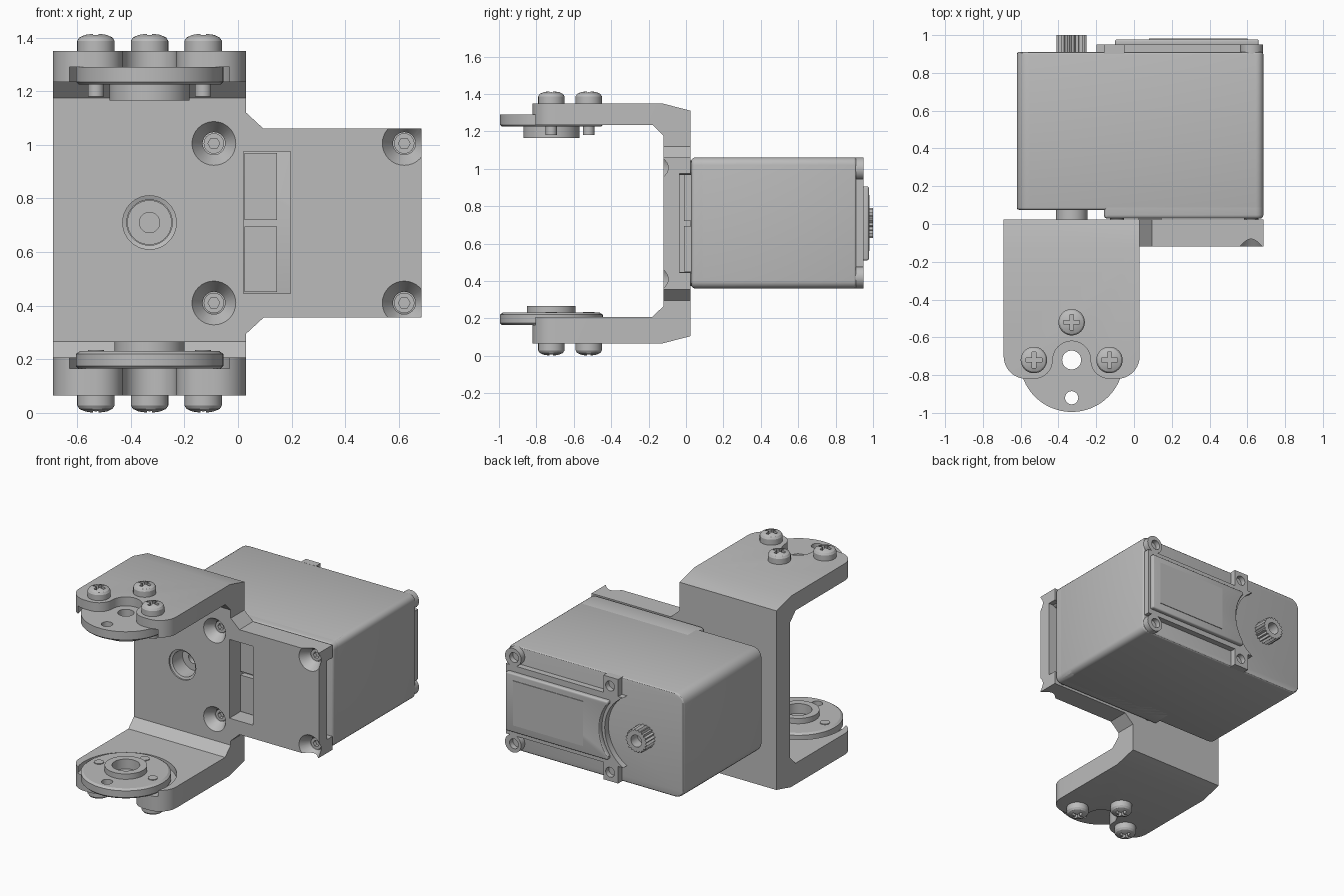
import bpy, bmesh
from math import sin, cos, pi, radians

if "Cube" in bpy.data.objects:
    bpy.data.objects.remove(bpy.data.objects["Cube"], do_unlink=True)

grey = bpy.data.materials.new("plain grey")
grey.use_nodes = True
COLOUR = (0.5, 0.5, 0.5, 1)
grey.diffuse_color = COLOUR
grey.node_tree.nodes["Principled BSDF"].inputs["Base Color"].default_value = COLOUR
parts = []


def place(axis, u, v, h):
    return {"x": (h, u, v), "y": (u, h, v), "z": (u, v, h)}[axis]


def finish(name, bm):
    bmesh.ops.recalc_face_normals(bm, faces=bm.faces)
    mesh = bpy.data.meshes.new(name)
    bm.to_mesh(mesh)
    bm.free()
    mesh.materials.append(grey)
    ob = bpy.data.objects.new(name, mesh)
    bpy.context.collection.objects.link(ob)
    parts.append(ob)
    return ob


def prism(name, pts, axis, a, b):
    """Outline extruded along an axis from a to b."""
    bm = bmesh.new()
    lo = [bm.verts.new(place(axis, u, v, a)) for u, v in pts]
    hi = [bm.verts.new(place(axis, u, v, b)) for u, v in pts]
    bm.faces.new(lo)
    bm.faces.new(hi)
    n = len(pts)
    for i in range(n):
        j = (i + 1) % n
        bm.faces.new((lo[i], lo[j], hi[j], hi[i]))
    return finish(name, bm)


def lathe(name, profile, centre, axis, n=40):
    """Solid of revolution from (radius, height) points, capped at both ends."""
    bm = bmesh.new()
    rings = [[bm.verts.new(place(axis, centre[0] + r * cos(2 * pi * i / n),
                                 centre[1] + r * sin(2 * pi * i / n), h))
              for i in range(n)] for r, h in profile]
    bm.faces.new(rings[0])
    bm.faces.new(rings[-1])
    for p, q in zip(rings, rings[1:]):
        for i in range(n):
            j = (i + 1) % n
            bm.faces.new((p[i], p[j], q[j], q[i]))
    return finish(name, bm)


def rod(name, r, centre, axis, a, b, n=40):
    return lathe(name, [(r, a), (r, b)], centre, axis, n)


def rect(u0, u1, v0, v1):
    return [(u0, v0), (u1, v0), (u1, v1), (u0, v1)]


def arc(u, v, r, a, b, n=10):
    angles = [radians(a + (b - a) * i / n) for i in range(n + 1)]
    return [(u + r * cos(t), v + r * sin(t)) for t in angles]


def bake(ob):
    dg = bpy.context.evaluated_depsgraph_get()
    mesh = bpy.data.meshes.new_from_object(ob.evaluated_get(dg))
    ob.modifiers.clear()
    ob.data = mesh


def combine(ob, *tools, how="DIFFERENCE"):
    for tool in tools:
        m = ob.modifiers.new("combine", "BOOLEAN")
        m.operation, m.solver, m.object = how, "EXACT", tool
        bake(ob)
        parts.remove(tool)
        bpy.data.objects.remove(tool, do_unlink=True)


def bevel(ob, width):
    m = ob.modifiers.new("bevel", "BEVEL")
    m.width, m.segments, m.limit_method = width, 3, "ANGLE"
    m.angle_limit = radians(50)
    bake(ob)


SX, SY, MZ = -0.33, -0.72, 0.71     # horn axis and case mid-height
AXIS = (SX, MZ)

# U-shaped bracket with lobed arm ends
bracket = prism("bracket", [
    (-0.9, 0.065), (-0.13, 0.065), (0.025, 0.105), (0.025, 1.31), (-0.13, 1.35), (-0.9, 1.35),
    (-0.9, 1.235), (-0.18, 1.235), (-0.12, 1.175), (-0.12, 0.266), (-0.18, 0.207), (-0.9, 0.207),
], "x", -0.69, 0.03)
half = [(-0.69, 0.1)] + arc(-0.57, -0.7, 0.12, 180, 270) + arc(-0.53, SY, 0.1, 270, 360)
half += arc(SX, SY, 0.1, 180, 90)[1:]
plan = half + [(2 * SX - x, y) for x, y in reversed(half[:-1])]
combine(bracket, prism("arm_plan", plan, "z", -0.2, 1.6), how="INTERSECT")

# Side plate joined to the bracket
side = prism("side_plate", [
    (-0.1, 0.295), (0.03, 0.295), (0.095, 0.355), (0.685, 0.355),
    (0.685, 1.06), (0.095, 1.06), (0.03, 1.12), (-0.1, 1.12)], "y", -0.12, 0.025)
combine(bracket, side, how="UNION")

# Horn pockets, cable channel, slot and shaft opening
combine(bracket,
        rod("top_pocket", 0.31, (SX, SY), "z", 1.1, 1.29, 64),
        rod("bottom_pocket", 0.31, (SX, SY), "z", 0.165, 0.4, 64),
        prism("channel", rect(0.02, 0.9, 0.445, 0.975), "y", -0.035, 0.1),
        prism("slot", rect(0.02, 0.195, 0.445, 0.975), "y", -0.3, 0.1),
        lathe("shaft_opening", [(0.1, -0.2), (0.1, -0.11), (0.085, -0.105), (0.085, 0.1)], AXIS, "y"))

# Countersunk mounting holes, each with a hex-socket screw
for x in (-0.09, 0.62):
    for z in (0.41, 1.005):
        combine(bracket, lathe("sink", [(0.085, -0.125), (0.042, -0.06), (0.042, 0.1)], (x, z), "y", 32))
        screw = rod("mount_screw", 0.038, (x, z), "y", -0.055, 0.05, 24)
        combine(screw, rod("socket", 0.022, (x, z), "y", -0.1, -0.03, 6))


# Horn discs with a hub, bore and rim hole
def horn(name, profile, bore):
    disc = lathe(name, profile, (SX, SY), "z", 64)
    combine(disc, rod("bore", 0.05, (SX, SY), "z", 0, 1.5),
            rod("rim_hole", 0.035, (SX, SY - 0.2), "z", 0, 1.5, 24),
            rod("hub_bore", 0.085, (SX, SY), "z", *bore))


horn("top_horn", [(0.15, 1.165), (0.15, 1.225), (0.265, 1.225), (0.275, 1.235),
                  (0.275, 1.29)], (1.1, 1.24))
horn("bottom_horn", [(0.265, 0.165), (0.275, 0.175), (0.275, 0.22), (0.26, 0.23),
                     (0.13, 0.23), (0.13, 0.266)], (0.2, 0.4))

# Cross-head screws through both arms
for label, base, s in (("top", 1.35, 1), ("bottom", 0.065, -1)):
    for x, y in ((SX - 0.2, SY), (SX + 0.2, SY), (SX, SY + 0.2)):
        prof = [(0.03, -0.17), (0.03, -0.005), (0.07, -0.005), (0.07, 0.037),
                (0.062, 0.05), (0.04, 0.06), (0.015, 0.064)]
        screw = lathe(label + "_screw", [(r, base + s * h) for r, h in prof], (x, y), "z", 32)
        for a, b in ((0.042, 0.01), (0.01, 0.042)):
            combine(screw, prism("cross", rect(x - a, x + a, y - b, y + b), "z",
                                 base + s * 0.03, base + s * 0.1))


# Motor case with rounded corners
def case_outline(x0, r):
    q = 0.04
    return (arc(x0 + r, 0.36 + r, r, 180, 270, 5) + arc(0.685 - q, 0.36 + q, q, 270, 360, 5)
            + arc(0.685 - q, 1.06 - q, q, 0, 90, 5) + arc(x0 + r, 1.06 - r, r, 90, 180, 5))


case = prism("motor_case", case_outline(-0.62, 0.065), "y", 0.075, 0.91)
bevel(case, 0.012)
front = prism("case_front", case_outline(-0.16, 0.02), "y", 0.028, 0.2)
bevel(front, 0.02)

# Cable sockets seen through the slot
for z0, z1 in ((0.45, 0.695), (0.72, 0.97)):
    prism("cable_socket", rect(0.025, 0.145, z0, z1), "y", -0.01, 0.04)

# Raised back cover curving around the output shaft
cover = prism("back_cover", rect(-0.2, 0.675, 0.475, 0.945), "y", 0.9, 0.95)
combine(cover, rod("cover_arc", 0.27, AXIS, "y", 0.8, 1.1, 64))
panel = prism("back_panel", rect(-0.1, 0.66, 0.51, 0.905), "y", 0.94, 0.978)
combine(panel, rod("panel_arc", 0.29, AXIS, "y", 0.8, 1.1, 64))
bevel(panel, 0.01)
prism("panel_label", rect(0.08, 0.6, 0.56, 0.86), "y", 0.97, 0.982)

# Corner tabs with screw holes
for z, lo, hi in ((0.42, 0.36, 0.475), (1.0, 0.945, 1.06)):
    outer = rod("outer_tab", 0.06, (0.622, z), "y", 0.9, 0.95, 32)
    inner = prism("inner_tab", rect(-0.16, -0.05, lo, hi), "y", 0.9, 0.95)
    for tab, x in ((outer, 0.615), (inner, -0.1)):
        combine(tab, rod("tab_hole", 0.033, (x, z), "y", 0.915, 1.1, 24))

# Splined output shaft at the back and idler boss at the front
teeth = 20
star = [(SX + r * cos(a), MZ + r * sin(a)) for i in range(teeth * 2)
        for r, a in [(0.08 if i % 2 else 0.068, pi * i / teeth)]]
shaft = prism("output_shaft", star, "y", 0.9, 1.0)
combine(shaft, rod("shaft_bore", 0.04, AXIS, "y", 0.93, 1.1))
boss = rod("idler_boss", 0.083, AXIS, "y", 0.0, 0.09)
combine(boss, rod("boss_bore", 0.038, AXIS, "y", -0.1, 0.05))

# Smooth shading with sharp edges kept
bpy.ops.object.select_all(action="DESELECT")
for ob in parts:
    ob.select_set(True)
bpy.context.view_layer.objects.active = bracket
bpy.ops.object.shade_smooth_by_angle(angle=radians(30))
